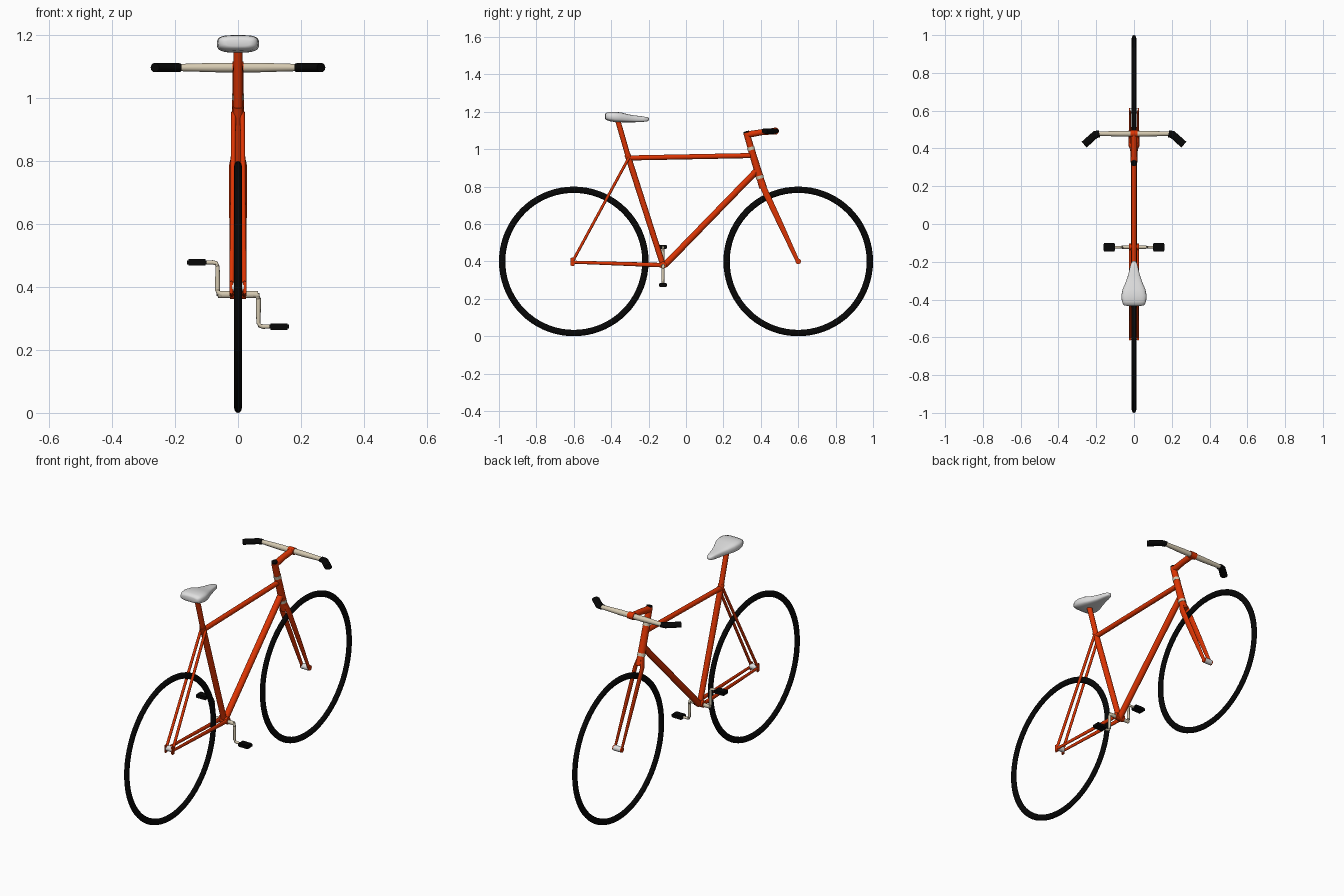
import bpy, bmesh, math
from mathutils import Vector, Matrix

cube = bpy.data.objects.get("Cube")
if cube:
    bpy.data.objects.remove(cube, do_unlink=True)


def material(name, rgb):
    m = bpy.data.materials.new(name)
    m.use_nodes = True
    m.diffuse_color = (*rgb, 1)
    bsdf = next(n for n in m.node_tree.nodes if n.type == 'BSDF_PRINCIPLED')
    bsdf.inputs["Base Color"].default_value = (*rgb, 1)
    return m


RED = material("orange red paint", (0.72, 0.035, 0.001))
BLACK = material("black rubber", (0.002, 0.002, 0.002))
CREAM = material("cream metal", (0.67, 0.59, 0.44))
GREY = material("light grey", (0.74, 0.74, 0.74))


def finish(name, bm, mat, angle=45):
    bmesh.ops.recalc_face_normals(bm, faces=bm.faces)
    mesh = bpy.data.meshes.new(name)
    bm.to_mesh(mesh)
    bm.free()
    mesh.materials.append(mat)
    ob = bpy.data.objects.new(name, mesh)
    bpy.context.collection.objects.link(ob)
    bpy.ops.object.select_all(action='DESELECT')
    ob.select_set(True)
    bpy.context.view_layer.objects.active = ob
    bpy.ops.object.shade_smooth_by_angle(angle=math.radians(angle))


def loft(bm, rings, closed=False):
    """Skin a list of point rings, capping open ends."""
    vs = [[bm.verts.new(p) for p in r] for r in rings]
    n = len(vs[0])
    pairs = list(zip(vs, vs[1:])) + ([(vs[-1], vs[0])] if closed else [])
    for a, b in pairs:
        for i in range(n):
            j = (i + 1) % n
            bm.faces.new((a[i], a[j], b[j], b[i]))
    if not closed:
        bm.faces.new(vs[0])
        bm.faces.new(vs[-1])


def tube(name, points, radii, mat, squash=1.0, sides=16):
    """Round tube along points; squash scales its level thickness."""
    pts = [Vector(p) for p in points]
    if not isinstance(radii, (list, tuple)):
        radii = [radii] * len(pts)
    rings = []
    for i, p in enumerate(pts):
        t_in = (p - pts[max(i - 1, 0)]).normalized()
        t_out = (pts[min(i + 1, len(pts) - 1)] - p).normalized()
        t = (t_in + t_out).normalized()
        ref = Vector((0, 1, 0)) if abs(t.x) > 0.5 else Vector((1, 0, 0))
        u = (ref - t * ref.dot(t)).normalized()
        v = t.cross(u)
        ring = []
        for k in range(sides):
            a = math.tau * k / sides
            ring.append(p + radii[i] * (u * math.cos(a) * squash + v * math.sin(a)))
        rings.append(ring)
    bm = bmesh.new()
    loft(bm, rings)
    finish(name, bm, mat)


def box(name, centre, size, mat):
    bm = bmesh.new()
    bmesh.ops.create_cube(bm, size=1, matrix=Matrix.Translation(centre) @ Matrix.Diagonal((*size, 1)))
    bmesh.ops.bevel(bm, geom=bm.edges[:], offset=0.004, segments=2, affect='EDGES')
    finish(name, bm, mat)


# Wheels: slim tires with a bare hub at each centre
def tire(name, y):
    bm = bmesh.new()
    rings = []
    for i in range(72):
        a = math.tau * i / 72
        ring = []
        for k in range(12):
            b = math.tau * k / 12
            r = 0.383 + 0.017 * math.cos(b)
            ring.append((0.0125 * math.sin(b), y + r * math.cos(a), 0.4 + r * math.sin(a)))
        rings.append(ring)
    loft(bm, rings, closed=True)
    finish(name, bm, BLACK)


for name, y in (("front", 0.6), ("rear", -0.6)):
    tire(name + "_tire", y)
    tube(name + "_hub", [(-0.021, y, 0.4), (0.021, y, 0.4)], 0.015, GREY)

# Key frame points
bracket = (0, -0.123, 0.38)
seat_joint = (0, -0.307, 0.953)
head_top, head_low = (0, 0.35, 0.995), (0, 0.392, 0.858)

# Main frame
tube("seat_tube", [bracket, seat_joint, (0, -0.313, 0.972)], [0.015, 0.016, 0.017], RED)
tube("seat_post", [seat_joint, (0, -0.368, 1.165)], 0.014, RED)
tube("top_tube", [seat_joint, (0, 0.355, 0.966)], 0.0135, RED)
tube("down_tube", [(0, -0.115, 0.378), (0, 0.38, 0.887)], 0.017, RED)
tube("head_tube", [head_top, head_low], [0.0185, 0.02], RED)
tube("bottom_bracket_shell", [(-0.026, *bracket[1:]), (0.026, *bracket[1:])], 0.019, RED)

# Steering column, headset rings and stem
tube("upper_headset_ring", [(0, 0.345, 1.012), head_top], 0.0195, CREAM)
tube("lower_headset_ring", [head_low, (0, 0.397, 0.842)], 0.021, CREAM)
tube("steering_column", [(0, 0.323, 1.088), (0, 0.346, 1.01)], [0.017, 0.0175], RED)
tube("column_cap", [(0, 0.3215, 1.096), (0, 0.324, 1.087)], 0.016, BLACK)
tube("stem", [(0, 0.325, 1.077), (0, 0.4, 1.09), (0, 0.478, 1.097)], [0.018, 0.016, 0.017], RED)
tube("stem_clamp", [(-0.018, 0.478, 1.097), (0.018, 0.478, 1.097)], 0.019, RED)
tube("fork_crown", [(0, 0.397, 0.842), (0, 0.412, 0.795)], [0.019, 0.021], RED)

# Handlebar, slightly thicker in the middle
tube("handlebar", [(x, 0.478, 1.097) for x in (-0.2, -0.07, 0.07, 0.2)],
     [0.011, 0.015, 0.015, 0.011], CREAM)

# Paired parts on both sides
for side, s in (("left", 1), ("right", -1)):
    tube(side + "_grip", [(0.183 * s, 0.478, 1.097), (0.205 * s, 0.473, 1.097), (0.264 * s, 0.42, 1.097)],
         [0.0135, 0.0145, 0.0145], BLACK, squash=1.4)
    x = 0.021 * s
    tube(side + "_fork_blade", [(0.012 * s, 0.402, 0.828), (x, 0.418, 0.785), (x, 0.5, 0.61), (x, 0.6, 0.395)],
         [0.015, 0.017, 0.015, 0.01], RED, squash=0.45)
    tube(side + "_fork_tip", [(0.015 * s, 0.6, 0.4), (0.027 * s, 0.6, 0.4)], 0.014, RED)
    x = 0.02 * s
    tube(side + "_seat_stay", [(0.014 * s, -0.305, 0.955), (x, -0.605, 0.402)], 0.0075, RED)
    tube(side + "_chain_stay", [(x, -0.605, 0.396), (x, *bracket[1:])], [0.008, 0.012], RED, squash=0.65)
    box(side + "_dropout", (0.021 * s, -0.606, 0.398), (0.011, 0.022, 0.046), RED)

    # Crank arm: the left one hangs down, the right one points up
    y, z0, z1 = -0.123, 0.376, 0.376 - 0.102 * s
    tube(side + "_crank_axle", [(0, y, z0), (0.063 * s, y, z0)], 0.011, CREAM, squash=0.8)
    tube(side + "_crank_arm",
         [(0.05 * s, y, z0), (0.061 * s, y, z0 - 0.003 * s), (0.065 * s, y, z0 - 0.014 * s),
          (0.065 * s, y, z1 + 0.012 * s), (0.069 * s, y, z1 + 0.003 * s), (0.08 * s, y, z1),
          (0.11 * s, y, z1)],
         [0.01, 0.01, 0.008, 0.007, 0.007, 0.007, 0.006], CREAM)
    box(side + "_pedal", (0.131 * s, y, z1), (0.062, 0.044, 0.021), BLACK)

# Saddle: rounded sections, wide at the back and narrow at the nose
# each section: y, half width, top, bottom
sections = [(-0.433, 0.038, 1.185, 1.165), (-0.43, 0.055, 1.193, 1.158), (-0.41, 0.064, 1.199, 1.15),
            (-0.38, 0.067, 1.2, 1.145), (-0.345, 0.06, 1.196, 1.144), (-0.31, 0.045, 1.186, 1.144),
            (-0.27, 0.031, 1.18, 1.144), (-0.23, 0.022, 1.175, 1.146), (-0.207, 0.016, 1.171, 1.149),
            (-0.197, 0.007, 1.166, 1.155)]
rings = []
for y, w, top, low in sections:
    ring = []
    for k in range(24):
        c, s = math.cos(math.tau * k / 24), math.sin(math.tau * k / 24)
        px = math.copysign(abs(c) ** 0.6, c) * w
        pz = math.copysign(abs(s) ** 0.6, s) * (top - low) / 2
        ring.append((px, y, (top + low) / 2 + pz))
    rings.append(ring)
bm = bmesh.new()
loft(bm, rings)
finish("saddle", bm, GREY, 80)
